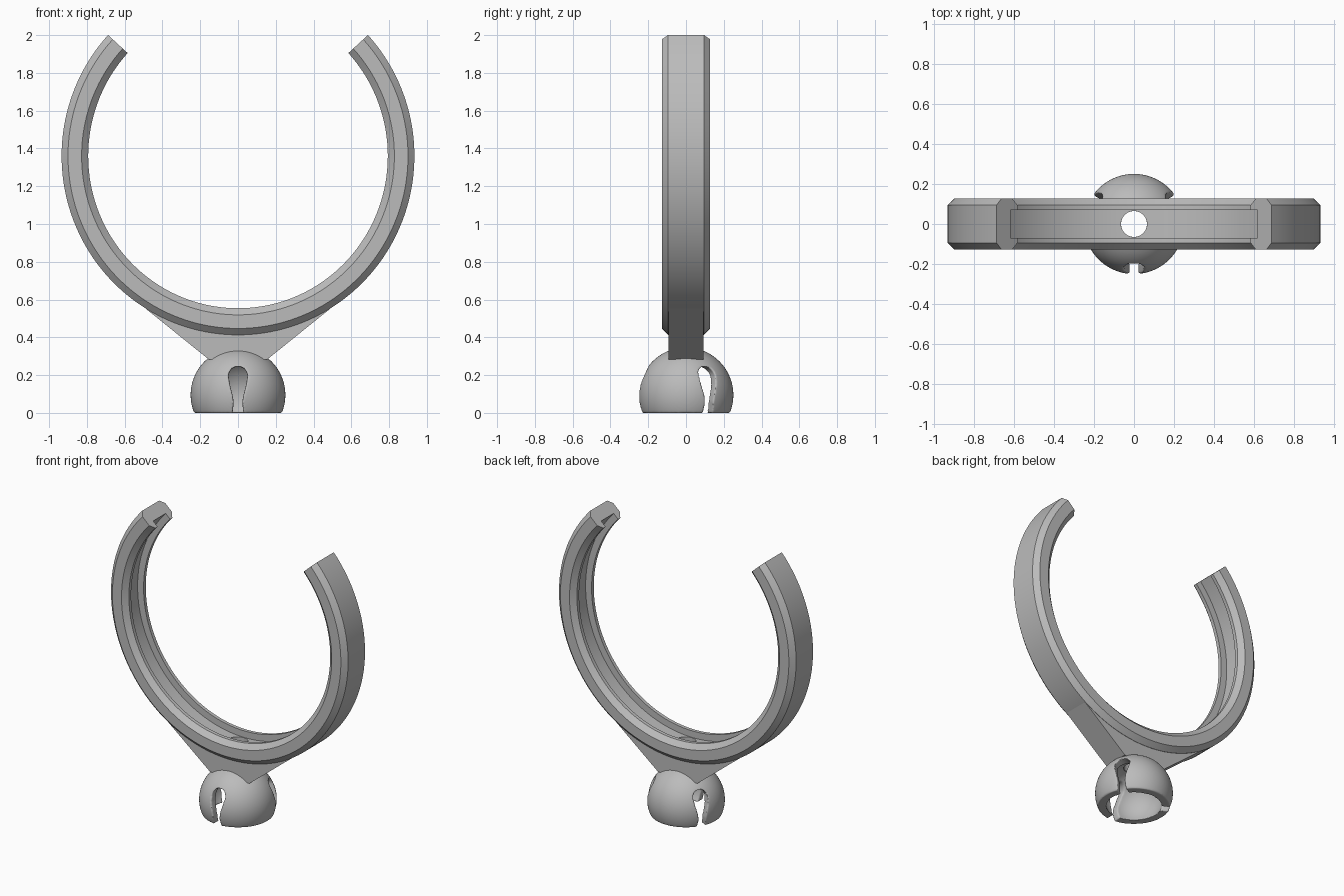
import bpy, bmesh, math
from math import sin, cos, radians
from mathutils import Matrix

if "Cube" in bpy.data.objects:
    bpy.data.objects.remove(bpy.data.objects["Cube"], do_unlink=True)

CENTRE_Z = 1.36      # ring centre height
STRETCH = 0.013      # ring is slightly taller than wide
BALL_Z = 0.095       # socket centre height

grey = bpy.data.materials.new("plain grey")
grey.use_nodes = True
grey.diffuse_color = (0.5, 0.5, 0.5, 1)
grey.node_tree.nodes["Principled BSDF"].inputs["Base Color"].default_value = (0.5, 0.5, 0.5, 1)


def make(name, bm):
    bmesh.ops.recalc_face_normals(bm, faces=bm.faces[:])
    mesh = bpy.data.meshes.new(name)
    bm.to_mesh(mesh)
    bm.free()
    mesh.materials.append(grey)
    obj = bpy.data.objects.new(name, mesh)
    bpy.context.collection.objects.link(obj)
    return obj


def sphere(name, radius):
    bm = bmesh.new()
    bmesh.ops.create_uvsphere(bm, u_segments=96, v_segments=48, radius=radius,
                              matrix=Matrix.Translation((0, 0, BALL_Z)))
    return make(name, bm)


def prism(name, outline, y0, y1, turn=0):
    """Extrude an x-z outline along y, then turn it about z."""
    bm = bmesh.new()
    face = bm.faces.new([bm.verts.new((x, y0, z)) for x, z in outline])
    out = bmesh.ops.extrude_face_region(bm, geom=[face])
    moved = [v for v in out["geom"] if isinstance(v, bmesh.types.BMVert)]
    bmesh.ops.translate(bm, verts=moved, vec=(0, y1 - y0, 0))
    bmesh.ops.rotate(bm, verts=bm.verts[:], matrix=Matrix.Rotation(turn, 3, 'Z'))
    return make(name, bm)


def subtract(obj, cutters):
    for cutter in cutters:
        cutter.hide_render = True
        mod = obj.modifiers.new("cut", 'BOOLEAN')
        mod.operation = 'DIFFERENCE'
        mod.solver = 'EXACT'
        mod.object = cutter


def finish(obj, angle):
    """Apply the modifiers and smooth the shading."""
    bpy.context.view_layer.update()
    graph = bpy.context.evaluated_depsgraph_get()
    mesh = bpy.data.meshes.new_from_object(obj.evaluated_get(graph))
    obj.modifiers.clear()
    obj.data = mesh
    bpy.ops.object.select_all(action='DESELECT')
    obj.select_set(True)
    bpy.context.view_layer.objects.active = obj
    bpy.ops.object.shade_smooth_by_angle(angle=radians(angle))


def ring_point(r, a):
    return r * cos(a), CENTRE_Z + (r + STRETCH) * sin(a)


# open ring: chamfered section with an inner groove, swept round the arc
half = [(0.84, 0.07), (0.793, 0.07), (0.793, 0.095), (0.828, 0.128),
        (0.90, 0.128), (0.934, 0.095)]
section = half + [(r, -y) for r, y in reversed(half)]
start, end, steps = radians(42.55), radians(-222.55), 120
bm = bmesh.new()
loops = []
for i in range(steps + 1):
    a = start + (end - start) * i / steps
    loops.append([bm.verts.new((ring_point(r, a)[0], y, ring_point(r, a)[1]))
                  for r, y in section])
for p, q in zip(loops, loops[1:]):
    for j in range(len(section)):
        k = (j + 1) % len(section)
        bm.faces.new((p[j], p[k], q[k], q[j]))
bm.faces.new(loops[0])
bm.faces.new(loops[-1])
ring = make("open_ring", bm)

# tapered neck joining ring and socket
arc = [ring_point(0.87, radians(-60 - 5 * i)) for i in range(13)]
neck = prism("neck", [(-0.155, 0.283), (0.155, 0.283), (0.49, 0.553)] + arc
             + [(-0.49, 0.553)], -0.093, 0.093)

# vertical bore
bm = bmesh.new()
bmesh.ops.create_cone(bm, cap_ends=True, segments=48, radius1=0.065, radius2=0.065,
                      depth=0.5, matrix=Matrix.Translation((0, 0, 0.45)))
bore = make("bore_cutter", bm)

# hollow ball socket with three keyhole slots and an open base
ball = sphere("ball_socket", 0.251)
cavity = sphere("cavity_cutter", 0.20)
base = prism("base_cutter", [(-0.5, -0.5), (0.5, -0.5), (0.5, 0), (-0.5, 0)], -0.5, 0.5)
head = [(0.05 * cos(radians(a)), 0.195 + 0.05 * sin(radians(a))) for a in range(0, 181, 15)]
side = [(0.03, -0.05), (0.026, 0.02), (0.023, 0.06), (0.03, 0.10), (0.043, 0.15)]
keyhole = side + head + [(-x, z) for x, z in reversed(side)]
slots = [prism("slot_cutter", keyhole, -0.4, -0.1, radians(120 * i)) for i in range(3)]

subtract(ring, [bore])
subtract(neck, [bore])
subtract(ball, [cavity, base, bore] + slots)

# soften the socket edges
remesh = ball.modifiers.new("even mesh", 'REMESH')
remesh.mode = 'VOXEL'
remesh.voxel_size = 0.006
soften = ball.modifiers.new("soften", 'SMOOTH')
soften.factor = 0.5
soften.iterations = 6

finish(ring, 25)
finish(neck, 25)
finish(ball, 60)
for helper in [bore, cavity, base] + slots:
    bpy.data.objects.remove(helper, do_unlink=True)
